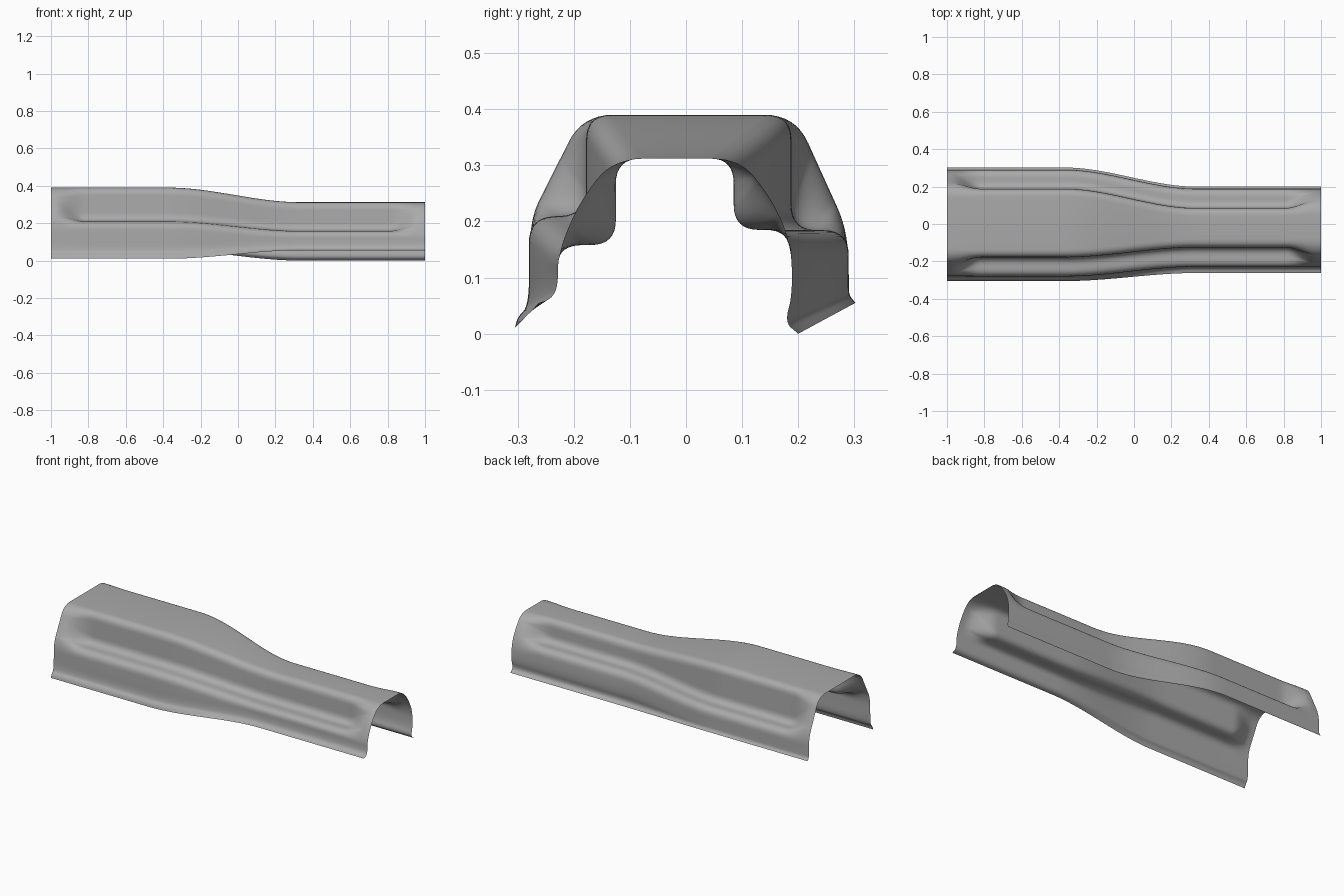
import bpy
import bmesh
from mathutils import Vector

cube = bpy.data.objects.get("Cube")
if cube:
    bpy.data.objects.remove(cube, do_unlink=True)

STATIONS = 120
ARC_STEPS = 8

# Control corners (y, z) of each half section, from the crown to the free edge
WIDE_BACK_FLANGE = [(.29, .085), (.291, .068), (.302, .055)]
WIDE_FRONT_FLANGE = [(-.28, .05), (-.3, .03), (-.305, .01)]
SLIM_BACK_FLANGE = [(.19, .07), (.176, .02), (.2, 0)]
SLIM_FRONT_FLANGE = [(-.228, .085), (-.24, .062), (-.262, .055)]

PLAIN = {
    "back": ([(0, .39), (.195, .39), (.247, .275), (.288, .185)] + WIDE_BACK_FLANGE,
             [(0, .312), (.095, .312), (.15, .245), (.187, .165)] + SLIM_BACK_FLANGE),
    "front": ([(0, .39), (-.185, .39), (-.245, .27), (-.278, .205)] + WIDE_FRONT_FLANGE,
              [(0, .312), (-.13, .312), (-.19, .235), (-.228, .145)] + SLIM_FRONT_FLANGE),
}
STEPPED = {
    "back": ([(0, .39), (.188, .39), (.188, .185), (.29, .184)] + WIDE_BACK_FLANGE,
             [(0, .312), (.085, .312), (.085, .185), (.187, .185)] + SLIM_BACK_FLANGE),
    "front": ([(0, .39), (-.178, .39), (-.178, .212), (-.28, .207)] + WIDE_FRONT_FLANGE,
              [(0, .312), (-.125, .312), (-.125, .158), (-.228, .158)] + SLIM_FRONT_FLANGE),
}


def smoothstep(low, high, value):
    t = min(max((value - low) / (high - low), 0), 1)
    return t * t * (3 - 2 * t)


def blend(first, second, t):
    return [Vector(a).lerp(Vector(b), t) for a, b in zip(first, second)]


def rounded(corners, radius):
    """Round every inner corner of a polyline with a quadratic arc."""
    points = [corners[0]]
    for before, corner, after in zip(corners, corners[1:], corners[2:]):
        reach_in = min(radius, (before - corner).length * .48)
        reach_out = min(radius, (after - corner).length * .48)
        start = corner + (before - corner).normalized() * reach_in
        end = corner + (after - corner).normalized() * reach_out
        for i in range(ARC_STEPS + 1):
            t = i / ARC_STEPS
            points.append(start.lerp(corner, t).lerp(corner.lerp(end, t), t))
    points.append(corners[-1])
    return points


def half_section(side, x):
    slim = smoothstep(-.37, .33, x)
    step = smoothstep(-.98, -.82, x) * (1 - smoothstep(.81, .97, x))
    plain = rounded(blend(*PLAIN[side], slim), .055)
    stepped = rounded(blend(*STEPPED[side], slim), .045)
    return blend(plain, stepped, step)


# Formed sheet: sections lofted from the wide end to the slim end
bm = bmesh.new()
rows = []
for i in range(STATIONS + 1):
    x = -1 + 2 * i / STATIONS
    section = half_section("front", x)[::-1] + half_section("back", x)[1:]
    rows.append([bm.verts.new((x, p.x, p.y)) for p in section])
for row, following in zip(rows, rows[1:]):
    for a, b, c, d in zip(row, following, following[1:], row[1:]):
        bm.faces.new((a, b, c, d))

mesh = bpy.data.meshes.new("formed_sheet")
bm.to_mesh(mesh)
bm.free()
sheet = bpy.data.objects.new("formed_sheet", mesh)
bpy.context.collection.objects.link(sheet)

# Plain grey metal
grey = bpy.data.materials.new("sheet_grey")
grey.use_nodes = True
colour = (.4, .4, .4, 1)
grey.diffuse_color = colour
grey.node_tree.nodes["Principled BSDF"].inputs["Base Color"].default_value = colour
mesh.materials.append(grey)

bpy.context.view_layer.objects.active = sheet
sheet.select_set(True)
bpy.ops.object.shade_smooth_by_angle(angle=.9)
